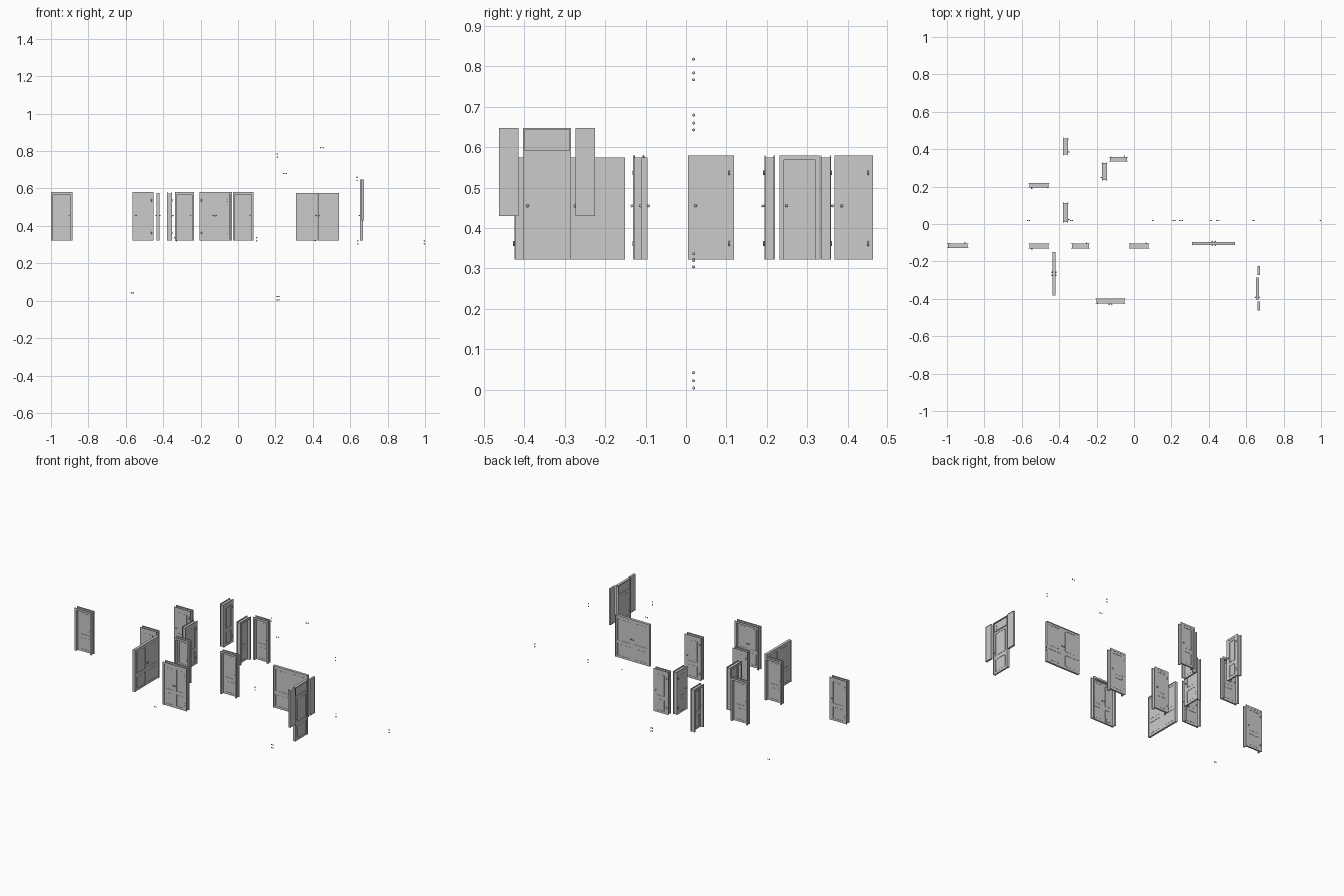
import bpy, bmesh, math
from mathutils import Matrix, Vector

if "Cube" in bpy.data.objects:
    bpy.data.objects.remove(bpy.data.objects["Cube"])

Z0 = 0.322          # floor level shared by all doors


def box(bm, x0, x1, y0, y1, z0, z1):
    m = Matrix.Translation(((x0 + x1) / 2, (y0 + y1) / 2, (z0 + z1) / 2)) \
        @ Matrix.Diagonal((x1 - x0, y1 - y0, z1 - z0, 1))
    bmesh.ops.create_cube(bm, size=1, matrix=m)


def finish(bm, name, loc=(0, 0, 0), turn=0, smooth=False):
    me = bpy.data.meshes.new(name)
    bm.to_mesh(me)
    bm.free()
    ob = bpy.data.objects.new(name, me)
    ob.location = loc
    ob.rotation_euler.z = math.radians(turn)
    bpy.context.collection.objects.link(ob)
    if smooth:
        for p in me.polygons:
            p.use_smooth = True
    return ob


def border(bm, x0, x1, y0, y1, z0, z1, side, top, bottom=0):
    """Two uprights and a head, with an optional bottom rail."""
    box(bm, x0, x0 + side, y0, y1, z0, z1)
    box(bm, x1 - side, x1, y0, y1, z0, z1)
    box(bm, x0 + side, x1 - side, y0, y1, z1 - top, z1)
    if bottom:
        box(bm, x0 + side, x1 - side, y0, y1, z0, z0 + bottom)


def leaf(bm, x0, x1, yc, t, z0, z1):
    """Door leaf: thin core, stiles and rails, two raised fields."""
    h, s = z1 - z0, 0.013
    box(bm, x0 + s, x1 - s, yc - t / 2 + 0.0015, yc + t / 2 - 0.0015, z0 + s, z1 - s)
    border(bm, x0, x1, yc - t / 2, yc + t / 2, z0, z1, s, s, s)
    lock0, lock1 = z0 + 0.34 * h, z0 + 0.42 * h
    box(bm, x0 + s, x1 - s, yc - t / 2, yc + t / 2, lock0, lock1)
    for a, b in ((z0 + s, lock0), (lock1, z1 - s)):
        box(bm, x0 + s + .004, x1 - s - .004, yc - t / 2 + .0006, yc + t / 2 - .0006,
            a + .004, b - .004)


def ball(bm, p, r=0.0036):
    bmesh.ops.create_uvsphere(bm, u_segments=12, v_segments=8, radius=r,
                              matrix=Matrix.Translation(p))


def rod(bm, p, r, length, axis):
    m = Matrix.Translation(p)
    if axis == 'y':
        m = m @ Matrix.Rotation(math.pi / 2, 4, 'X')
    bmesh.ops.create_cone(bm, cap_ends=True, segments=12, radius1=r, radius2=r,
                          depth=length, matrix=m)


def knob(bm, x, yc, t, z=0.455):
    rod(bm, (x, yc, z), 0.0015, t + 0.01, 'y')
    rod(bm, (x, yc, z), 0.0035, t + 0.002, 'y')
    for s in (-1, 1):
        ball(bm, (x, yc + s * (t / 2 + 0.005), z))


def framed_door(name, x, y, w, turn, leaves=1, hand=-1, d=0.026, top=0.58):
    loc, a, t = (x, y, 0), w / 2, 0.009
    # jamb with wider casing on both faces
    bm = bmesh.new()
    border(bm, -a + .005, a - .005, -d / 2, d / 2, Z0, top - .006, .006, .006)
    for s in (-1, 1):
        y0, y1 = sorted((s * d / 2, s * (d / 2 - 0.003)))
        border(bm, -a, a, y0, y1, Z0, top, .0095, .0095)
    finish(bm, name + "_frame", loc, turn)
    # leaves sit near the front of the frame
    yc, b = -d / 2 + t / 2 + 0.001, a - 0.011
    bm = bmesh.new()
    hw = bmesh.new()
    if leaves == 1:
        leaf(bm, -b, b, yc, t, Z0, top - .012)
        knob(hw, hand * (b - .007), yc, t)
        sides = (-hand,)
    else:
        leaf(bm, -b, -.0005, yc, t, Z0, top - .012)
        leaf(bm, .0005, b, yc, t, Z0, top - .012)
        for s in (-1, 1):
            knob(hw, s * .007, yc, t)
        sides = (-1, 1)
    finish(bm, name + "_leaf", loc, turn)
    for s in sides:
        for z in (0.362, 0.537):
            rod(hw, (s * b, -d / 2 - .001, z), .0018, .012, 'z')
    finish(hw, name + "_hardware", loc, turn, True)


def wide_double_door(name, x, y, turn):
    loc, a, t = (x, y, 0), 0.115, 0.011
    bm = bmesh.new()
    border(bm, -a, a, -.008, .008, Z0, 0.575, .004, .004)
    finish(bm, name + "_frame", loc, turn)
    bm, hw = bmesh.new(), bmesh.new()
    for s in (-1, 1):
        x0, x1 = sorted((s * .0005, s * (a - .004)))
        leaf(bm, x0, x1, 0, t, Z0, 0.571)
        knob(hw, s * .008, 0, t)
    finish(bm, name + "_leaves", loc, turn)
    finish(hw, name + "_knobs", loc, turn, True)


# framed single doors: x, y, width, turn, hand
singles = [(-.943, -.116, .114, 180, -1), (-.508, .207, .113, 0, -1),
           (-.508, -.117, .113, 0, -1), (-.286, -.118, .1, 180, -1),
           (.027, -.118, .11, 180, -1), (-.366, .062, .113, 90, -1),
           (-.366, .415, .095, 90, -1), (-.158, .281, .1, -90, 1),
           (-.083, .346, .1, 180, -1)]
for i, (x, y, w, turn, hand) in enumerate(singles):
    framed_door(f"single_door_{i + 1}", x, y, w, turn, 1, hand)

# double doors
framed_door("closet_double_door", -.126, -.412, .16, 0, leaves=2)
wide_double_door("double_door_front", .426, -.103, 0)
wide_double_door("double_door_side", -.428, -.266, 90)

# entrance door with transom light
loc = (.659, -.344, 0)
bm = bmesh.new()
border(bm, -.059, .059, -.008, .008, Z0, .648, .004, .005)
box(bm, -.055, .055, -.008, .008, .587, .592)
finish(bm, "entrance_frame", loc, 90)
bm = bmesh.new()
leaf(bm, -.055, .055, 0, .010, Z0, .587)
finish(bm, "entrance_leaf", loc, 90)
bm = bmesh.new()
box(bm, -.055, .055, -.002, .002, .592, .643)
finish(bm, "transom_pane", loc, 90)
bm = bmesh.new()
knob(bm, -.048, 0, .010)
finish(bm, "entrance_knob", loc, 90, True)

# side windows
for i, y in enumerate((-.439, -.249)):
    bm = bmesh.new()
    border(bm, -.024, .024, -.006, .006, .43, .648, .003, .003, .003)
    box(bm, -.021, .021, -.005, .005, .433, .645)
    finish(bm, f"side_window_{i + 1}", (.667, y, 0), 90)

# loose small knobs scattered around the set
dots = [(-.57, .042), (-.56, .042), (.21, .022), (.22, .022), (.21, .004), (.22, .004),
        (.21, .784), (.21, .767), (.245, .68), (.258, .68), (.442, .818), (.455, .818),
        (.637, .66), (.637, .643), (.641, .32), (.641, .304), (.9964, .32), (.9964, .304),
        (.1, .337), (.1, .32), (-.34, .337), (-.33, .32), (.413, .322)]
bm = bmesh.new()
for x, z in dots:
    ball(bm, (x, .019, z))
finish(bm, "loose_knobs", smooth=True)
